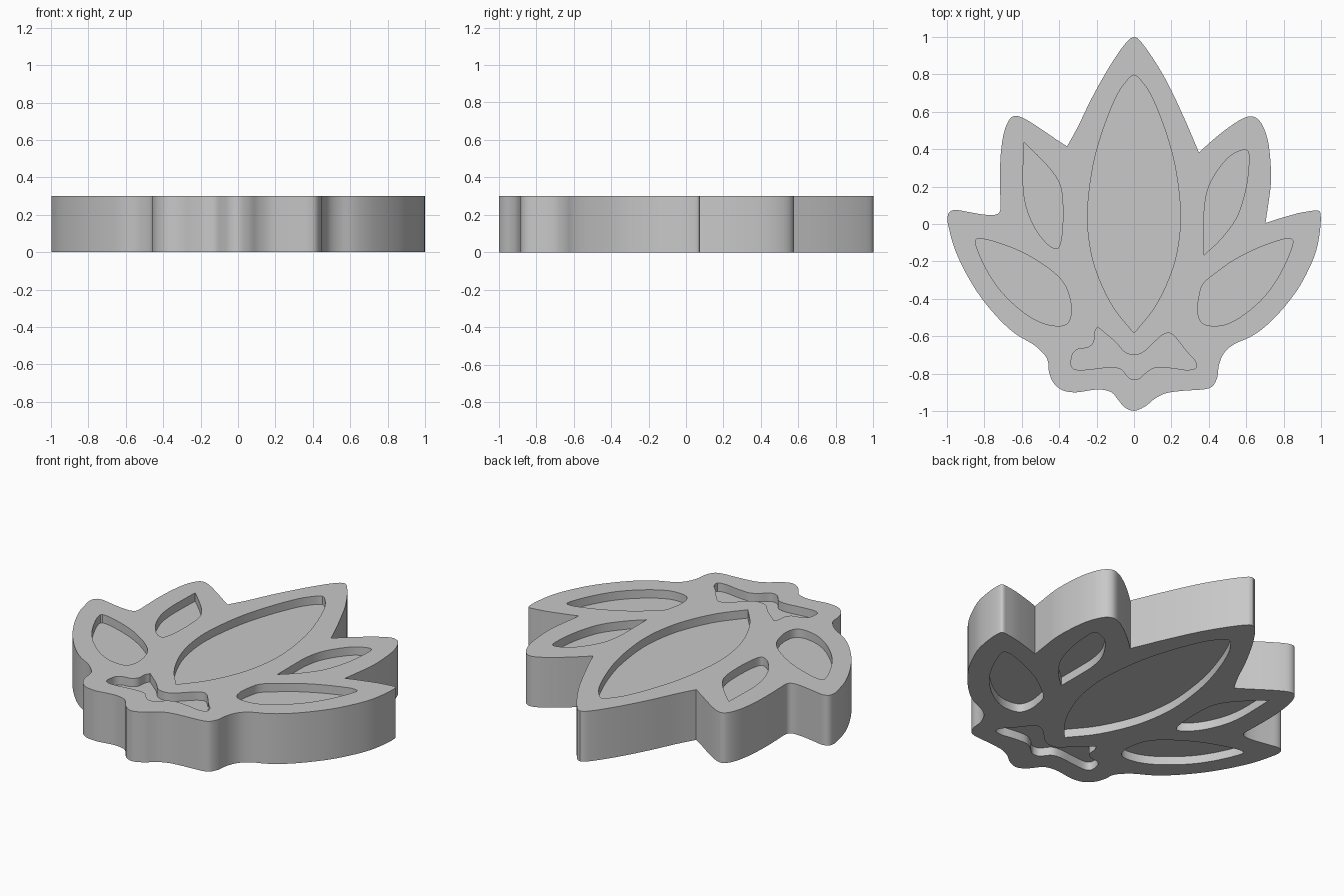
import bpy, bmesh
from mathutils import Vector

HEIGHT, DEPTH = 0.3, 0.05


def spline(points, closed=False, steps=4):
    """Smooth curve through the points; the end points stay sharp if open."""
    p = [Vector(q) for q in points]
    n = len(p)
    out = []
    for i in range(n if closed else n - 1):
        if closed:
            a, b, c, d = (p[(i + k) % n] for k in (-1, 0, 1, 2))
        else:
            b, c = p[i], p[i + 1]
            a = p[i - 1] if i else b * 2 - c
            d = p[i + 2] if i + 2 < n else c * 2 - b
        for s in range(steps):
            t = s / steps
            out.append(0.5 * (2 * b + (c - a) * t + (2 * a - 5 * b + 4 * c - d) * t**2
                              + (3 * b - a - 3 * c + d) * t**3))
    return out


def prism(name, loops, z_ranges):
    """Upright solids from closed outlines."""
    bm = bmesh.new()
    for loop in loops:
        for z0, z1 in z_ranges:
            low = [bm.verts.new((v.x, v.y, z0)) for v in loop]
            top = [bm.verts.new((v.x, v.y, z1)) for v in loop]
            bm.faces.new(low)
            bm.faces.new(top)
            for i in range(len(loop)):
                j = (i + 1) % len(loop)
                bm.faces.new((low[i], low[j], top[j], top[i]))
    bmesh.ops.recalc_face_normals(bm, faces=bm.faces)
    mesh = bpy.data.meshes.new(name)
    bm.to_mesh(mesh)
    bm.free()
    ob = bpy.data.objects.new(name, mesh)
    bpy.context.collection.objects.link(ob)
    return ob


# Outer outline, clockwise from the top tip, split at the sharp notches
top_right = [(0, 1), (.03, .983), (.10, .888), (.18, .753), (.26, .585), (.31, .47), (.347, .382)]
right_lobe = [(.347, .382), (.42, .448), (.50, .512), (.58, .563), (.635, .575), (.68, .54),
              (.715, .45), (.73, .33), (.732, .22), (.72, .12), (.703, .005)]
lower_right = [(.703, .005), (.78, .03), (.88, .058), (.95, .07), (.985, .072), (.998, .05),
               (.995, -.03), (.975, -.14), (.935, -.24), (.875, -.35), (.79, -.46), (.70, -.55),
               (.62, -.605), (.54, -.64), (.485, -.685), (.455, -.75), (.445, -.82), (.42, -.867),
               (.38, -.883), (.32, -.888), (.25, -.893), (.17, -.905), (.11, -.935), (.06, -.975)]
lower_left = [(0, -.999), (-.05, -.98), (-.085, -.94), (-.12, -.90), (-.18, -.885), (-.24, -.89),
              (-.31, -.90), (-.38, -.89), (-.43, -.85), (-.455, -.79), (-.465, -.72), (-.53, -.65),
              (-.63, -.59), (-.72, -.51), (-.82, -.39), (-.90, -.26), (-.96, -.13), (-.99, -.02),
              (-.998, .03), (-.985, .065), (-.95, .075), (-.89, .065), (-.80, .05), (-.74, .05),
              (-.715, .075)]
left_lobe = [(-.715, .15), (-.717, .25), (-.712, .38), (-.695, .49), (-.665, .56),
             (-.63, .578), (-.58, .56), (-.50, .51), (-.42, .455), (-.358, .415)]
top_left = [(-.358, .415), (-.30, .52), (-.23, .665), (-.15, .81), (-.08, .92), (-.03, .983), (0, 1)]
outline = []
for part in (top_right, right_lobe, lower_right + lower_left + left_lobe, top_left):
    outline += spline(part)

# Centre petal hollow, mirrored left to right
half = [(0, .797), (.03, .775), (.09, .69), (.16, .52), (.215, .33), (.245, .12), (.246, -.03),
        (.22, -.19), (.17, -.33), (.10, -.46), (0, -.583)]
centre = spline(half) + spline([(-x, y) for x, y in reversed(half)])

# Side petal hollows
lower_left_petal = spline([
    (-.848, -.10), (-.81, -.08), (-.70, -.11), (-.58, -.16), (-.46, -.235), (-.38, -.31),
    (-.345, -.39), (-.335, -.47), (-.355, -.53), (-.41, -.545), (-.50, -.525), (-.60, -.465),
    (-.71, -.36), (-.79, -.24)], True)
lower_right_petal = spline([
    (.85, -.10), (.82, -.08), (.77, -.09), (.66, -.13), (.54, -.19), (.44, -.26), (.37, -.32),
    (.35, -.38), (.34, -.46), (.36, -.525), (.42, -.545), (.51, -.53), (.62, -.46),
    (.72, -.36), (.80, -.23)], True)
upper_left_petal = spline([
    (-.588, .436), (-.50, .35), (-.43, .27), (-.39, .19), (-.38, .07), (-.385, -.05),
    (-.40, -.12), (-.425, -.13), (-.47, -.10), (-.53, -.02), (-.575, .09), (-.592, .2),
    (-.592, .32), (-.588, .436)])
upper_right_petal = spline([
    (.375, -.165), (.375, 0), (.378, .10), (.40, .20), (.45, .29), (.51, .36), (.57, .392),
    (.605, .393), (.615, .35), (.605, .23), (.58, .12), (.54, .02), (.46, -.085), (.375, -.165)])

# Wavy hollow at the base
base_hollow = spline([
    (-.195, -.55), (-.10, -.63), (-.05, -.685), (0, -.70), (.05, -.685), (.11, -.63),
    (.15, -.595), (.19, -.583), (.225, -.61), (.28, -.68), (.325, -.73), (.33, -.77),
    (.28, -.78), (.21, -.77), (.12, -.765), (.07, -.79), (.03, -.825), (0, -.832),
    (-.03, -.82), (-.07, -.775), (-.13, -.765), (-.22, -.775), (-.30, -.78), (-.335, -.76),
    (-.33, -.70), (-.30, -.67), (-.245, -.66), (-.215, -.63), (-.21, -.58), (-.195, -.55)])

# Body with matching pockets sunk into the top and bottom
body = prism("flower_body", [outline], [(0, HEIGHT)])
cutter = prism("pocket_cutter",
               [centre, lower_left_petal, lower_right_petal, upper_left_petal,
                upper_right_petal, base_hollow],
               [(-DEPTH, DEPTH), (HEIGHT - DEPTH, HEIGHT + DEPTH)])
cutter.hide_render = True

grey = bpy.data.materials.new("grey")
grey.diffuse_color = (0.58, 0.58, 0.58, 1)
body.data.materials.append(grey)
cutter.data.materials.append(grey)

cut = body.modifiers.new("pockets", 'BOOLEAN')
cut.operation = 'DIFFERENCE'
cut.solver = 'EXACT'
cut.object = cutter
bpy.context.view_layer.objects.active = body
body.select_set(True)
bpy.ops.object.modifier_apply(modifier=cut.name)
bpy.data.objects.remove(cutter)
bpy.ops.object.shade_smooth_by_angle(angle=0.52)
